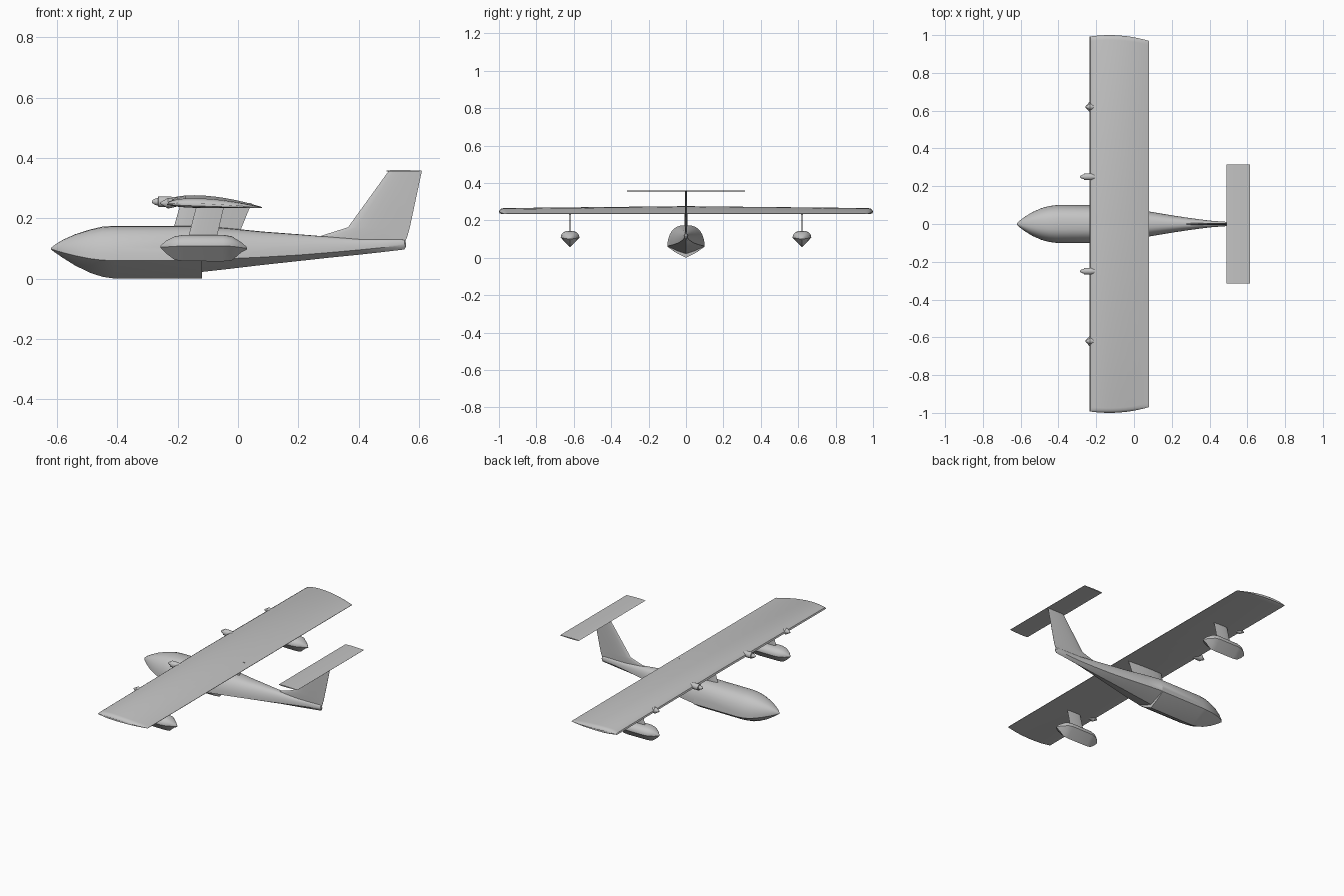
import bpy, bmesh, math

cube = bpy.data.objects.get("Cube")
if cube:
    bpy.data.objects.remove(cube, do_unlink=True)

grey = bpy.data.materials.new("plain_grey")
grey.use_nodes = True
COLOUR = (0.55, 0.55, 0.55, 1)
grey.diffuse_color = COLOUR
grey.node_tree.nodes["Principled BSDF"].inputs["Base Color"].default_value = COLOUR


def loft(name, rings, angle=30):
    """Skin a list of equal-length rings and cap both ends."""
    bm = bmesh.new()
    rows = [[bm.verts.new(p) for p in ring] for ring in rings]
    n = len(rows[0])
    for a, b in zip(rows, rows[1:]):
        for i in range(n):
            j = (i + 1) % n
            bm.faces.new((a[i], a[j], b[j], b[i]))
    bm.faces.new(rows[0])
    bm.faces.new(rows[-1])
    bmesh.ops.recalc_face_normals(bm, faces=bm.faces)
    mesh = bpy.data.meshes.new(name)
    bm.to_mesh(mesh)
    bm.free()
    mesh.materials.append(grey)
    obj = bpy.data.objects.new(name, mesh)
    bpy.context.collection.objects.link(obj)
    bpy.ops.object.select_all(action='DESELECT')
    obj.select_set(True)
    bpy.context.view_layer.objects.active = obj
    bpy.ops.object.shade_smooth_by_angle(angle=math.radians(angle))
    return obj


def hull_ring(x, w, chine, top, keel, y0=0, power=0.75, hollow=0.42):
    """Domed upper body over a slightly hollow V bottom."""
    ring = []
    for i in range(17):
        t = math.pi * i / 16
        c, s = math.cos(t), max(math.sin(t), 0)
        ring.append((x, y0 + w * math.copysign(abs(c) ** power, c),
                     chine + (top - chine) * s))
    mid = keel + (chine - keel) * hollow
    ring += [(x, y0 - w / 2, mid), (x, y0, keel), (x, y0 + w / 2, mid)]
    return ring


def blade_ring(le, te, thick, place, n=8):
    """Streamlined section; place(x, offset) gives the 3D point."""
    side = []
    for i in range(n + 1):
        u = (1 - math.cos(math.pi * i / n)) / 2
        side.append((le + (te - le) * u,
                     thick * 1.3 * (math.sqrt(u) * (1 - u) + 0.04 * u)))
    pts = side + [(x, -d) for x, d in reversed(side[1:])]
    return [place(x, d) for x, d in pts]


def upright(name, stations, y0=0):
    """Upright blade from (z, leading x, trailing x, half thickness)."""
    return loft(name, [blade_ring(a, b, t, lambda x, d, z=z: (x, y0 + d, z))
                       for z, a, b, t in stations])


# Fuselage with stepped planing hull: x, half width, chine, top, keel
body = [(-0.62, 0.002, 0.098, 0.102, 0.096), (-0.605, 0.018, 0.093, 0.114, 0.085),
        (-0.58, 0.037, 0.086, 0.129, 0.068), (-0.54, 0.062, 0.076, 0.147, 0.043),
        (-0.49, 0.084, 0.066, 0.163, 0.019), (-0.45, 0.095, 0.061, 0.172, 0.006),
        (-0.41, 0.1, 0.06, 0.175, 0), (-0.12, 0.1, 0.06, 0.175, 0.001),
        (-0.119, 0.099, 0.062, 0.175, 0.022), (-0.03, 0.086, 0.066, 0.167, 0.032),
        (0.08, 0.066, 0.071, 0.156, 0.045), (0.2, 0.046, 0.078, 0.147, 0.058),
        (0.3, 0.031, 0.086, 0.139, 0.069), (0.4, 0.018, 0.095, 0.131, 0.079),
        (0.48, 0.012, 0.103, 0.13, 0.088), (0.54, 0.01, 0.11, 0.13, 0.095),
        (0.552, 0.008, 0.112, 0.128, 0.097), (0.557, 0.003, 0.112, 0.119, 0.106)]
loft("fuselage", [hull_ring(*s) for s in body])

# Centre pylon and tail fin
upright("wing_pylon", [(0.14, -0.222, 0, 0.018), (0.25, -0.19, 0.045, 0.018)])
upright("tail_fin", [(0.11, 0.2, 0.55, 0.009), (0.14, 0.27, 0.562, 0.011),
                     (0.17, 0.365, 0.57, 0.012), (0.357, 0.5, 0.61, 0.008)])

# Tailplane
loft("tailplane", [blade_ring(0.49, 0.615, 0.006,
                              lambda x, d, y=y: (x, y, 0.357 + d))
                   for y in (-0.315, 0.315)])

# Main wing: cambered section, thinner outboard, with rounded tips
LEAD, TRAIL, BASE = -0.235, 0.08, 0.234


def wing_section():
    upper, lower, n = [], [], 14
    for i in range(n + 1):
        u = (1 - math.cos(math.pi * i / n)) / 2
        x = LEAD + (TRAIL - LEAD) * u
        edge = 0.014 * (1 - u) ** 5
        hump = 0.102 * math.sqrt(u) * (1 - u) + 0.003 * u
        upper.append((x, hump + edge))
        lower.append((x, edge * (1 - min(1, 3 * u)) + 0.0005))
    return upper + lower[::-1][:-1]


def wing_ring(span, taper, squash):
    ring = []
    for x, h in wing_section():
        edge = 1 - 0.7 * (x + 0.13) ** 2
        mid = 0.013 * (TRAIL - x) / (TRAIL - LEAD)
        ring.append((x, span * edge, BASE + (mid + (h * taper - mid) * squash)))
    return ring


tip = [(0.975, 0.76, 1), (0.988, 0.76, 0.86), (0.996, 0.76, 0.6), (1, 0.76, 0.25)]
wing = [wing_ring(-s, t, q) for s, t, q in reversed(tip)]
wing += [wing_ring(0, 1, 1)] + [wing_ring(*s) for s in tip]
loft("main_wing", wing)

# Wing floats, struts and engine nacelles on both sides
float_shape = [(-0.257, 0.003, 0.105, 0.109, 0.102), (-0.238, 0.024, 0.105, 0.126, 0.083),
               (-0.21, 0.043, 0.107, 0.14, 0.062), (-0.18, 0.05, 0.108, 0.145, 0.058),
               (-0.05, 0.05, 0.108, 0.145, 0.057), (-0.02, 0.044, 0.107, 0.14, 0.06),
               (0.01, 0.022, 0.103, 0.121, 0.086), (0.03, 0.003, 0.1, 0.104, 0.097)]
nacelle_shape = [(-0.286, 0.003), (-0.278, 0.009), (-0.266, 0.013), (-0.264, 0.018),
                 (-0.23, 0.018), (-0.18, 0.01)]
for side, label in ((1, "left"), (-1, "right")):
    # +y and -y halves of the span
    y = 0.62 * side
    loft(label + "_float", [hull_ring(*s, y0=y, hollow=0.5) for s in float_shape])
    upright(label + "_float_strut", [(0.125, -0.168, -0.073, 0.007),
                                     (0.245, -0.137, -0.045, 0.007)], y)
    circle = [2 * math.pi * i / 16 for i in range(16)]
    loft(label + "_nacelle",
         [[(x, 0.25 * side + r * math.cos(a), 0.255 + r * math.sin(a)) for a in circle]
          for x, r in nacelle_shape])
    # Small fairing at the float station on the leading edge
    loft(label + "_wing_fairing",
         [[(x, y + r * math.cos(a), 0.25 + r * math.sin(a)) for a in circle]
          for x, r in ((-0.258, 0.002), (-0.232, 0.018), (-0.19, 0.008))])
